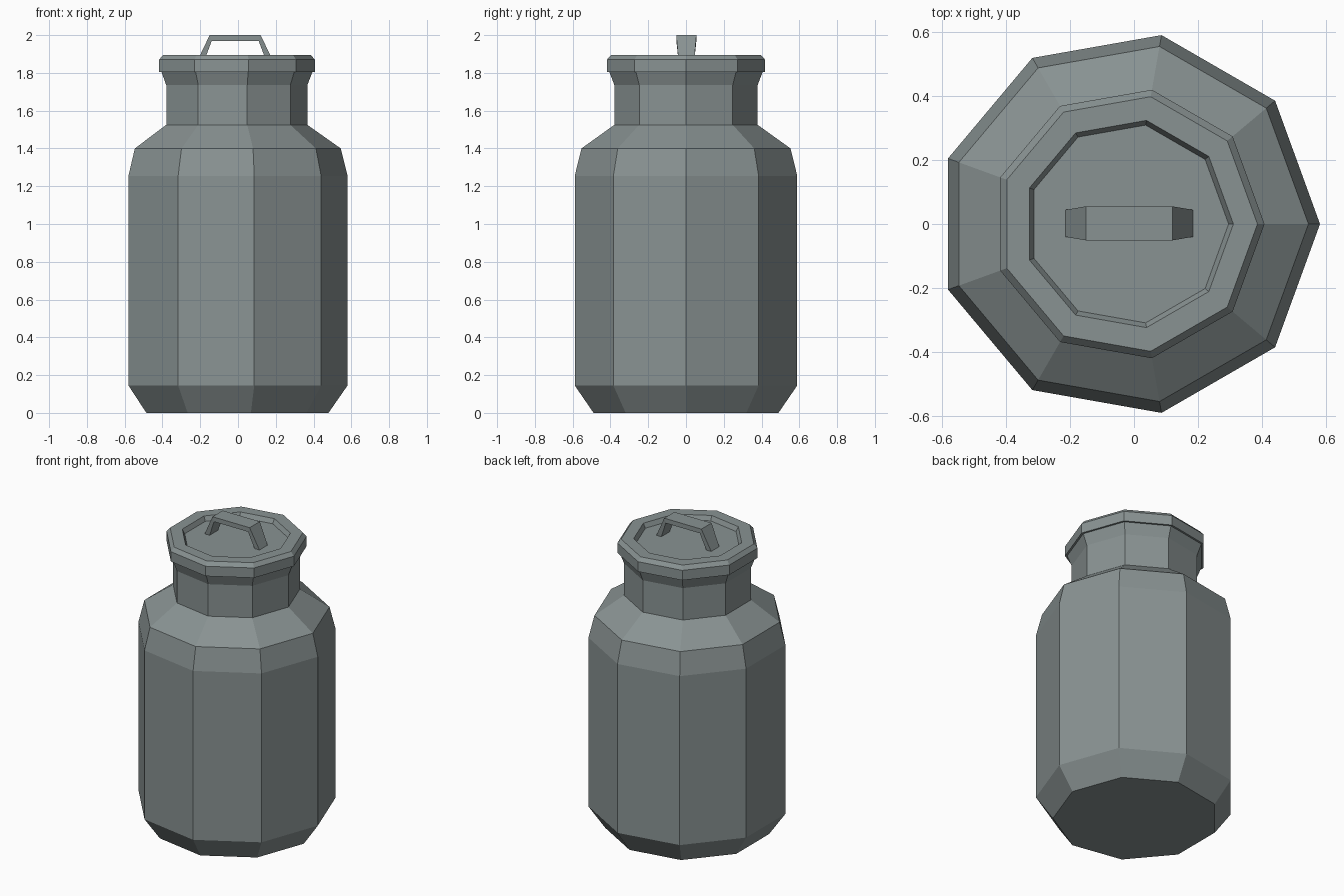
import bpy, bmesh, math

cube = bpy.data.objects.get("Cube")
if cube:
    bpy.data.objects.remove(cube, do_unlink=True)

SIDES = 9
CX = -0.018  # axis offset that centres the nine-sided body

metal = bpy.data.materials.new("grey_metal")
metal.use_nodes = True
COLOUR = (0.25, 0.29, 0.29, 1)
metal.diffuse_color = COLOUR
metal.node_tree.nodes["Principled BSDF"].inputs["Base Color"].default_value = COLOUR


def finish(name, bm):
    bmesh.ops.recalc_face_normals(bm, faces=bm.faces)
    mesh = bpy.data.meshes.new(name)
    bm.to_mesh(mesh)
    bm.free()
    mesh.materials.append(metal)
    obj = bpy.data.objects.new(name, mesh)
    bpy.context.collection.objects.link(obj)
    return obj


def bridge(bm, rings):
    """Skin a list of vertex loops and cap both ends."""
    for a, b in zip(rings, rings[1:]):
        n = len(a)
        for i in range(n):
            j = (i + 1) % n
            bm.faces.new((a[i], a[j], b[j], b[i]))
    bm.faces.new(rings[0][::-1])
    bm.faces.new(rings[-1])


def lathe(name, profile):
    bm = bmesh.new()
    rings = []
    for r, z in profile:
        angles = [math.tau * i / SIDES for i in range(SIDES)]
        rings.append([bm.verts.new((CX + r * math.cos(a), r * math.sin(a), z)) for a in angles])
    bridge(bm, rings)
    return finish(name, bm)


# Body with chamfered base, shoulder and flared neck
lathe("can_body", [(0.497, 0), (0.598, 0.145), (0.598, 1.255), (0.562, 1.40),
                   (0.385, 1.525), (0.385, 1.735), (0.412, 1.805)])

# Lid with bevelled rim and sunken top
lathe("lid", [(0.425, 1.805), (0.425, 1.87), (0.403, 1.895),
              (0.328, 1.895), (0.313, 1.866)])

# Handle: bent strap, narrower at the feet; (outer x, outer z, inner x, inner z, half width)
half = [(0.199, 1.866, 0.163, 1.866, 0.042), (0.135, 2.0, 0.124, 1.97, 0.053)]
path = [(-ox, oz, -ix, iz, w) for ox, oz, ix, iz, w in half] + half[::-1]
bm = bmesh.new()
sections = []
for ox, oz, ix, iz, w in path:
    corners = [(ox, -w, oz), (ox, w, oz), (ix, w, iz), (ix, -w, iz)]
    sections.append([bm.verts.new((x - 0.015, y + 0.002, z)) for x, y, z in corners])
bridge(bm, sections)
finish("lid_handle", bm)
